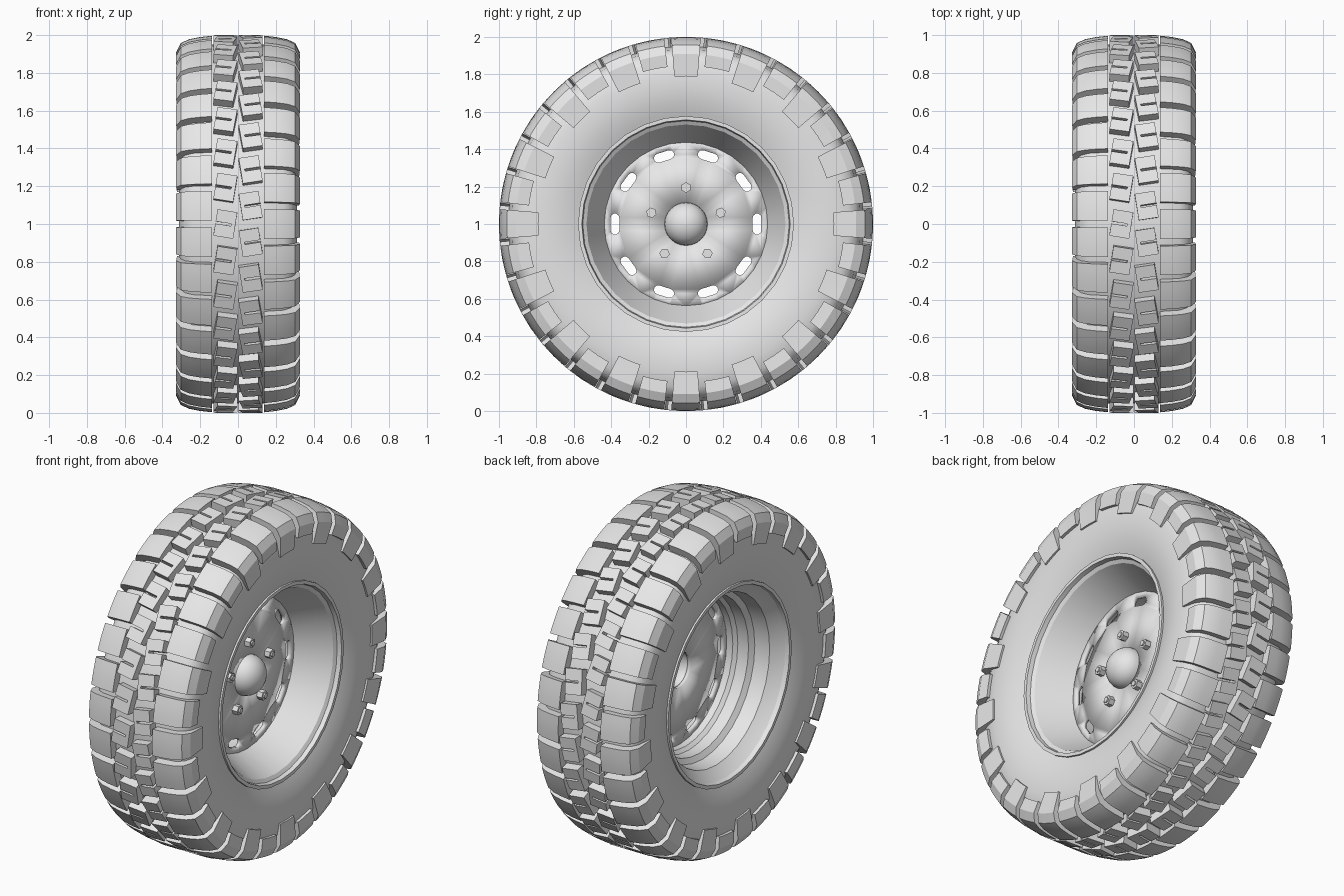
import bpy, bmesh, math
from math import sin, cos, pi, tau

cube = bpy.data.objects.get("Cube")
if cube:
    bpy.data.objects.remove(cube, do_unlink=True)

grey = bpy.data.materials.new("light_grey")
grey.use_nodes = True
grey.diffuse_color = (0.8, 0.8, 0.8, 1)
grey.node_tree.nodes["Principled BSDF"].inputs["Base Color"].default_value = (0.8, 0.8, 0.8, 1)

COUNT = 32
PITCH = tau / COUNT


def polar(x, r, a):
    """Point around the axle; angle zero is the top of the wheel."""
    return (x, r * sin(a), 1 + r * cos(a))


def finish(bm, name, angle=30, recalc=True):
    if recalc:
        bmesh.ops.recalc_face_normals(bm, faces=bm.faces)
    mesh = bpy.data.meshes.new(name)
    bm.to_mesh(mesh)
    bm.free()
    for p in mesh.polygons:
        p.use_smooth = True
    mesh.set_sharp_from_angle(angle=math.radians(angle))
    mesh.materials.append(grey)
    obj = bpy.data.objects.new(name, mesh)
    bpy.context.collection.objects.link(obj)
    return obj


def sweep(bm, section, angles, closed_ring):
    """Sweep a closed (x, radius) section round the axle."""
    rings = [[bm.verts.new(polar(x, r, a)) for x, r in section] for a in angles]
    n = len(section)
    pairs = list(zip(rings, rings[1:]))
    if closed_ring:
        pairs.append((rings[-1], rings[0]))
    else:
        bm.faces.new(rings[0])
        bm.faces.new(rings[-1])
    for a, b in pairs:
        for i in range(n):
            j = (i + 1) % n
            bm.faces.new((a[i], a[j], b[j], b[i]))


def revolve(name, section, steps, angle=30):
    bm = bmesh.new()
    sweep(bm, section, [tau * i / steps for i in range(steps)], True)
    return finish(bm, name, angle)


def prism(bm, bottom, top):
    """Join two matching outlines into a solid."""
    lo = [bm.verts.new(p) for p in bottom]
    hi = [bm.verts.new(p) for p in top]
    bm.faces.new(lo)
    bm.faces.new(hi)
    for i in range(len(lo)):
        j = (i + 1) % len(lo)
        bm.faces.new((lo[i], lo[j], hi[j], hi[i]))


# Tyre carcass
half = [(0.27, 0.56), (0.285, 0.60), (0.303, 0.66), (0.313, 0.73), (0.312, 0.80),
        (0.302, 0.87), (0.28, 0.91), (0.24, 0.935), (0.13, 0.95)]
revolve("tyre_carcass", half + [(-x, r) for x, r in reversed(half)], 96, 40)

# Shoulder blocks, alternately long and short down the sidewall
for side, name in ((1, "left"), (-1, "right")):
    bm = bmesh.new()
    for i in range(COUNT):
        a = (i + (0 if side > 0 else 0.5)) * PITCH
        low = 0.845 if i % 2 else 0.79
        section = [(0.137, 0.93), (0.137, 0.997), (0.2, 0.99), (0.26, 0.978), (0.303, 0.958),
                   (0.327, 0.91), (0.323, low), (0.29, low)]
        sweep(bm, [(side * x, r) for x, r in section],
              [a + 0.079 * k / 2 for k in range(-2, 3)], False)
    finish(bm, name + "_shoulder_blocks", 20)

# Centre tread blocks, slightly turned and slit from the outer edge
W, H, S, TURN = 0.053, 0.071, 0.006, math.radians(9)
outline = [(-W, -H), (W, -H), (W, -S), (-W * 0.6, -S),
           (-W * 0.6, S), (W, S), (W, H), (-W, H)]
turned = [(u * cos(TURN) - t * sin(TURN), u * sin(TURN) + t * cos(TURN)) for u, t in outline]
for side, name in ((1, "left"), (-1, "right")):
    bm = bmesh.new()
    for i in range(COUNT):
        a = (i + (0.5 if side > 0 else 0)) * PITCH
        prism(bm, *[[polar(side * (0.067 + u), r, a + t) for u, t in turned]
                    for r in (0.935, 1.0)])
    finish(bm, name + "_centre_blocks", 20)

# Rim barrel with a deep dish in front and stepped back
rim = [(0.25, 0.59), (0.25, 0.577), (0.287, 0.577), (0.287, 0.557), (0.262, 0.552),
       (0.25, 0.532), (0.06, 0.437), (0.0, 0.437), (-0.02, 0.455), (-0.09, 0.455),
       (-0.11, 0.485), (-0.2, 0.495), (-0.235, 0.53), (-0.262, 0.552), (-0.287, 0.557),
       (-0.287, 0.577), (-0.25, 0.577), (-0.25, 0.59)]
revolve("rim_barrel", rim, 32, 20)

# Wheel disc with ten slots and an open centre
FACE = 0.06


def slot(a, radius=0.38, reach=0.032, r=0.024):
    pts = []
    for k in range(12):
        b = pi * (k if k < 6 else k - 1) / 5
        t = r * sin(b + pi / 2 - pi / 2)
        pts.append((r * cos(b), t + (reach if k < 6 else -reach)))
    return [polar(FACE, radius + u, a)[0:1] + (
        (radius + u) * sin(a) + t * cos(a), 1 + (radius + u) * cos(a) - t * sin(a)) for u, t in pts]


loops = [[polar(FACE, r, tau * i / 32) for i in range(32)] for r in (0.445, 0.1)]
loops += [slot(pi / 2 + tau * i / 10) for i in range(10)]
bm = bmesh.new()
for loop in loops:
    vs = [bm.verts.new(p) for p in loop]
    for i, v in enumerate(vs):
        bm.edges.new((v, vs[(i + 1) % len(vs)]))
bmesh.ops.triangle_fill(bm, use_beauty=True, use_dissolve=False, edges=bm.edges[:], normal=(1, 0, 0))
for f in bm.faces:
    f.normal_update()
    if f.normal.x < 0:
        f.normal_flip()
disc = finish(bm, "wheel_disc", 30, False)
thick = disc.modifiers.new("thickness", 'SOLIDIFY')
thick.thickness = 0.02
thick.offset = -1

# Domed hub cap, hollow behind
arc = [pi / 2 * k / 8 for k in range(9)]
dome = [(FACE + 0.1 * sin(b), max(0.115 * cos(b), 0.001)) for b in arc]
inner = [(FACE - 0.004 + 0.09 * sin(b), max(0.105 * cos(b), 0.001)) for b in reversed(arc)]
revolve("hub_cap", dome + inner, 32, 40)

# Five hexagonal wheel nuts with stud ends
bm = bmesh.new()
for i in range(5):
    a = tau * i / 5
    cy, cz = 0.195 * sin(a), 1 + 0.195 * cos(a)
    for radius, sides, tip in ((0.028, 6, 0.034), (0.015, 12, 0.042)):
        ring = [(cy + radius * sin(a + tau * k / sides), cz + radius * cos(a + tau * k / sides))
                for k in range(sides)]
        prism(bm, [(FACE - 0.01, y, z) for y, z in ring], [(FACE + tip, y, z) for y, z in ring])
finish(bm, "wheel_nuts", 35)
